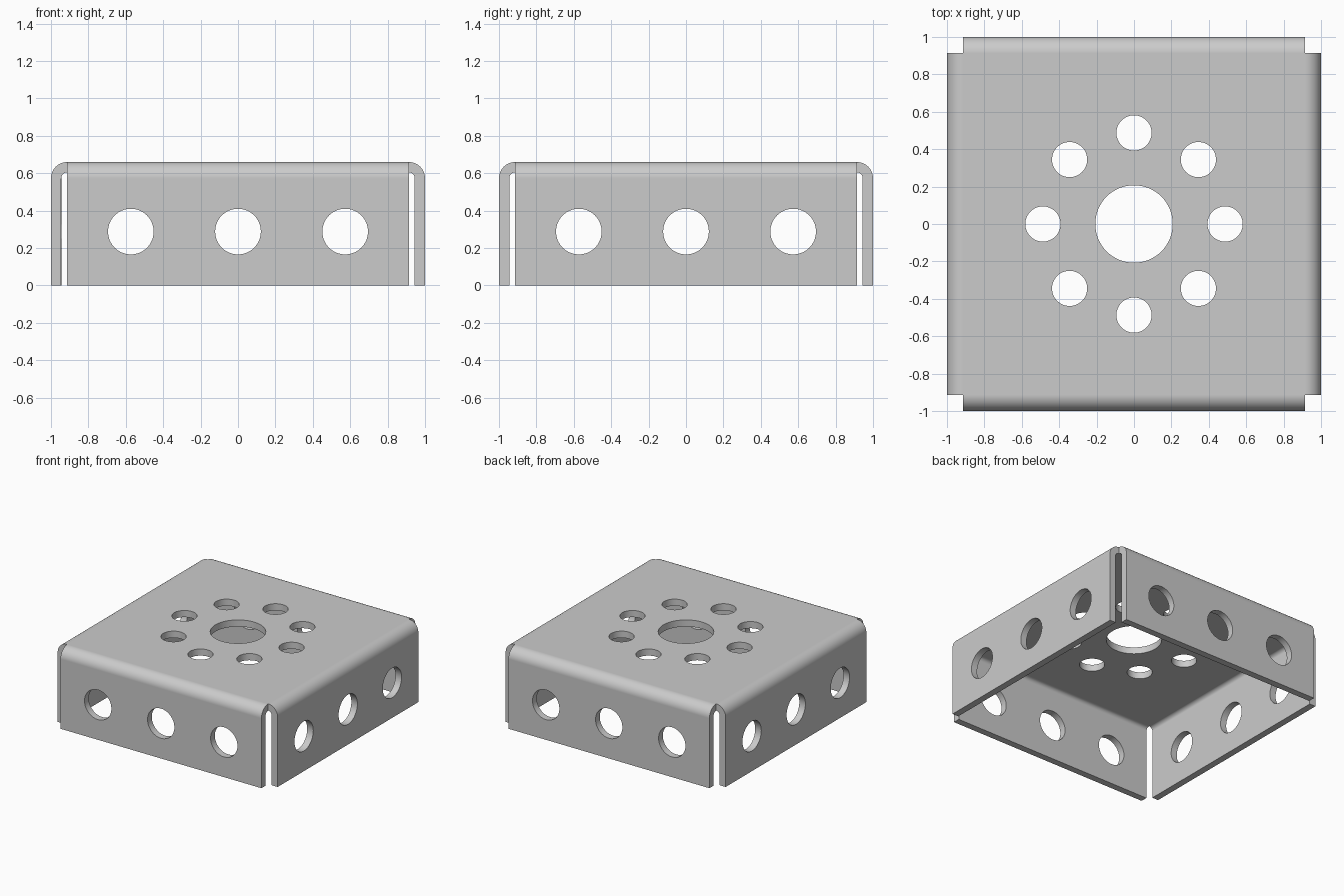
import bpy, bmesh
from math import sin, cos, pi, radians
from mathutils import Matrix, Vector

cube = bpy.data.objects.get("Cube")
if cube:
    bpy.data.objects.remove(cube)

HEIGHT, THICK, FLAT = 0.66, 0.055, 0.913   # FLAT: half width of the flat plate
BEND = 1 - FLAT                            # outer bend radius
STEPS = 12

steel = bpy.data.materials.new("grey steel")
steel.use_nodes = True
colour = (0.6, 0.6, 0.6, 1)
steel.diffuse_color = colour
steel.node_tree.nodes["Principled BSDF"].inputs["Base Color"].default_value = colour


def make_object(name, bm):
    mesh = bpy.data.meshes.new(name)
    bm.to_mesh(mesh)
    bm.free()
    obj = bpy.data.objects.new(name, mesh)
    bpy.context.collection.objects.link(obj)
    mesh.materials.append(steel)
    return obj


def arc(radius):
    return [(FLAT + radius * sin(a), HEIGHT - BEND + radius * cos(a))
            for a in (i * pi / 2 / STEPS for i in range(STEPS + 1))]


# Flange cross-section: outer bend, straight leg, inner bend
outer = arc(BEND) + [(1, 0)]
inner = arc(BEND - THICK) + [(1 - THICK, 0)]
profile = outer + inner[::-1]

bm = bmesh.new()

# Flat plate, top and underside
for z in (HEIGHT, HEIGHT - THICK):
    bm.faces.new([bm.verts.new((x * FLAT, y * FLAT, z))
                  for x, y in ((-1, -1), (1, -1), (1, 1), (-1, 1))])

# Four bent flanges, left open where they meet the plate
for k in range(4):
    turn = Matrix.Rotation(k * pi / 2, 3, 'Z')
    ends = [[bm.verts.new(turn @ Vector((u, side * FLAT, z))) for u, z in profile]
            for side in (-1, 1)]
    for i in range(len(profile) - 1):
        bm.faces.new((ends[0][i], ends[0][i + 1], ends[1][i + 1], ends[1][i]))
    for end in ends:
        bm.faces.new(end)
bmesh.ops.remove_doubles(bm, verts=bm.verts, dist=0.0005)
bmesh.ops.recalc_face_normals(bm, faces=bm.faces)
bracket = make_object("bent_sheet_bracket", bm)

# Hole cutters
bm = bmesh.new()


def add_hole(radius, matrix):
    bmesh.ops.create_cone(bm, cap_ends=True, segments=64, radius1=radius,
                          radius2=radius, depth=0.2, matrix=matrix)


add_hole(0.207, Matrix.Translation((0, 0, HEIGHT)))
for k in range(8):
    a = k * pi / 4
    add_hole(0.094, Matrix.Translation((0.487 * cos(a), 0.487 * sin(a), HEIGHT)))
for k in range(4):
    turn = Matrix.Rotation(k * pi / 2, 4, 'Z')
    for y in (-0.573, 0, 0.573):
        add_hole(0.122, turn @ Matrix.Translation((0.97, y, 0.288))
                 @ Matrix.Rotation(pi / 2, 4, 'Y'))
cutter = make_object("hole_cutter", bm)
cutter.hide_render = True

# Cut the holes, then shade the bends smooth
bpy.ops.object.select_all(action='DESELECT')
bpy.context.view_layer.objects.active = bracket
bracket.select_set(True)
cut = bracket.modifiers.new("holes", 'BOOLEAN')
cut.object = cutter
cut.operation = 'DIFFERENCE'
cut.solver = 'EXACT'
bpy.ops.object.modifier_apply(modifier=cut.name)
bpy.data.objects.remove(cutter)
bpy.ops.object.shade_smooth_by_angle(angle=radians(30))
weighted = bracket.modifiers.new("flat_face_normals", 'WEIGHTED_NORMAL')
weighted.keep_sharp = True
